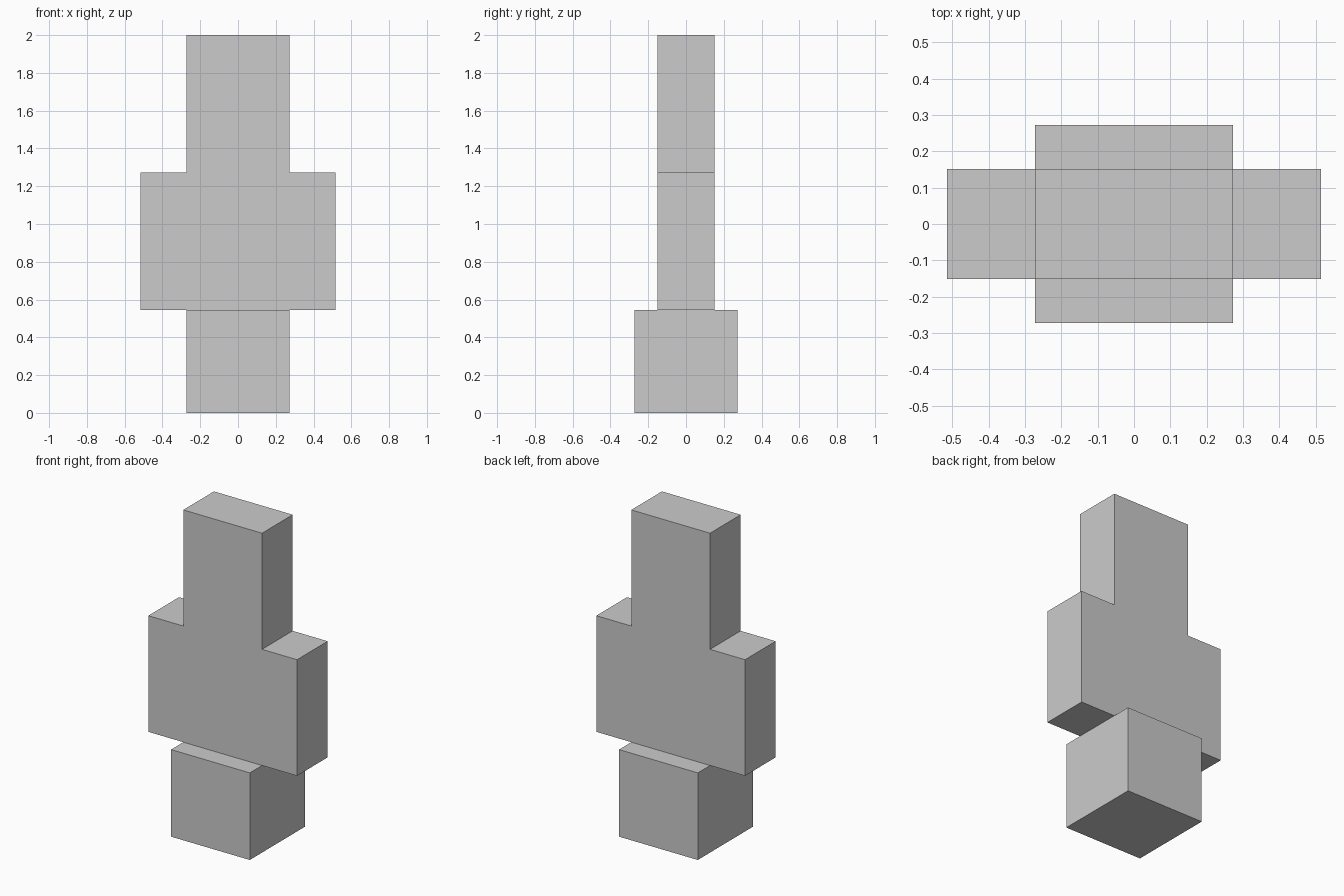
import bpy
import bmesh

if "Cube" in bpy.data.objects:
    bpy.data.objects.remove(bpy.data.objects["Cube"])

U = 2 / 33                                # block unit: the model is 33 units tall
HEAD, ARM, LEG, DEPTH = 9 * U, 8.5 * U, 4.5 * U, 5 * U
SHOULDER, HIP = 9 * U, 21 * U             # heights where the steps occur


def prism(name, profile, depth):
    """Extrude an x/z outline along y, centred on y = 0."""
    bm = bmesh.new()
    face = bm.faces.new([bm.verts.new((x, -depth / 2, z)) for x, z in profile])
    out = bmesh.ops.extrude_face_region(bm, geom=[face])
    verts = [v for v in out["geom"] if isinstance(v, bmesh.types.BMVert)]
    bmesh.ops.translate(bm, verts=verts, vec=(0, depth, 0))
    bmesh.ops.recalc_face_normals(bm, faces=bm.faces)
    mesh = bpy.data.meshes.new(name)
    bm.to_mesh(mesh)
    bm.free()
    obj = bpy.data.objects.new(name, mesh)
    bpy.context.collection.objects.link(obj)
    return obj


def mirrored(half):
    """Complete a right-hand outline, listed bottom to top, with its mirror."""
    return half + [(-x, z) for x, z in reversed(half)]


# Cube head at the bottom (the figure stands on its head)
prism("head", mirrored([(HEAD / 2, 0), (HEAD / 2, HEAD)]), HEAD)

# Arms, torso and legs share one flat stepped block
prism("body", mirrored([(ARM, SHOULDER), (ARM, HIP), (LEG, HIP), (LEG, 2)]), DEPTH)
